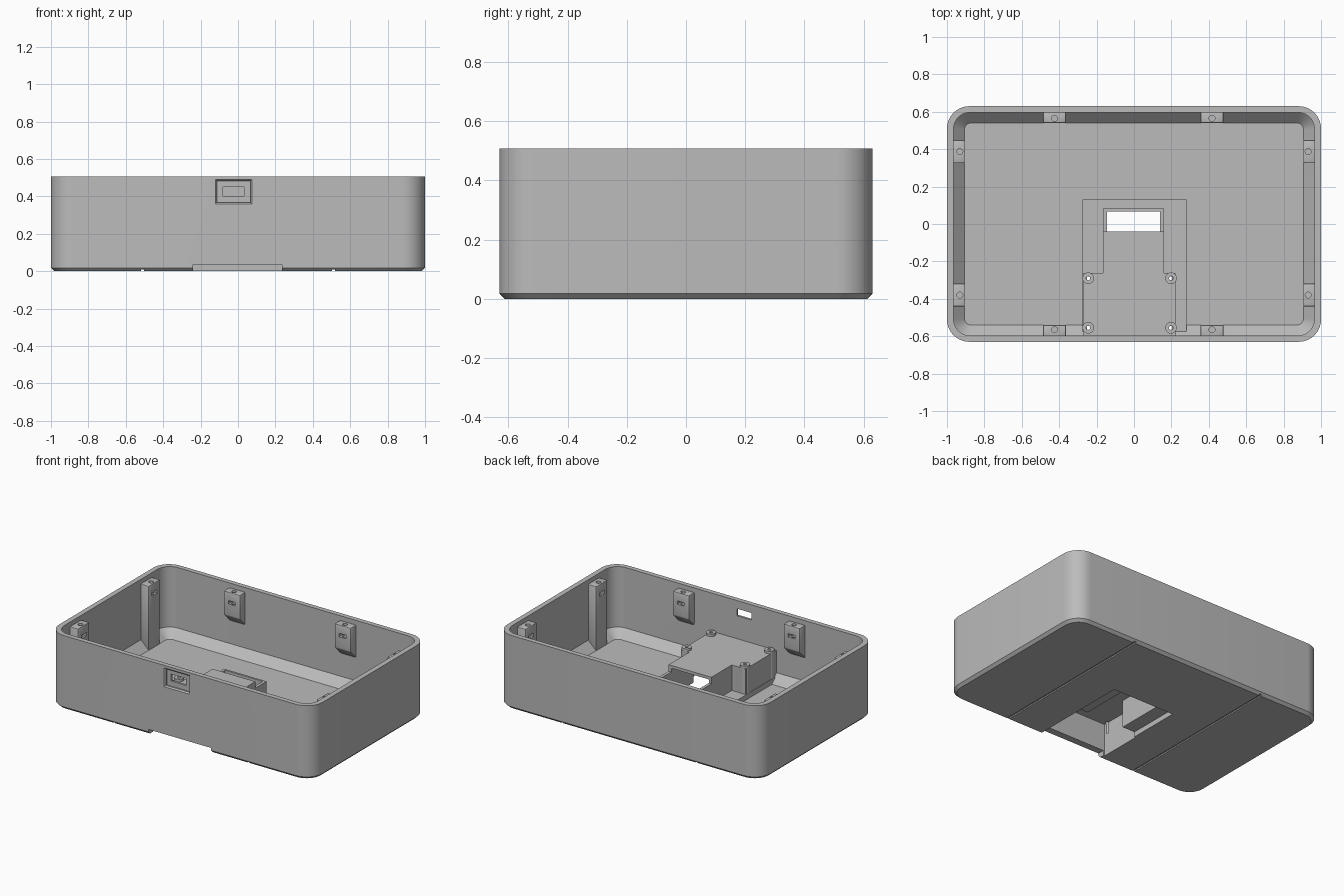
import bpy, bmesh, math
from mathutils import Matrix

if "Cube" in bpy.data.objects:
    bpy.data.objects.remove(bpy.data.objects["Cube"])

grey = bpy.data.materials.new("matte_grey")
grey.diffuse_color = (0.5, 0.5, 0.5, 1)
grey.use_nodes = True
grey.node_tree.nodes["Principled BSDF"].inputs["Base Color"].default_value = grey.diffuse_color


def loft(name, loops):
    """Closed solid skinned through loops with equal point counts."""
    bm = bmesh.new()
    rings = [[bm.verts.new(p) for p in loop] for loop in loops]
    n = len(rings[0])
    for a, b in zip(rings, rings[1:]):
        for i in range(n):
            j = (i + 1) % n
            bm.faces.new((a[i], a[j], b[j], b[i]))
    bm.faces.new(rings[0][::-1])
    bm.faces.new(rings[-1])
    bmesh.ops.recalc_face_normals(bm, faces=bm.faces[:])
    me = bpy.data.meshes.new(name)
    bm.to_mesh(me)
    bm.free()
    ob = bpy.data.objects.new(name, me)
    bpy.context.collection.objects.link(ob)
    me.materials.append(grey)
    return ob


def prism(name, outline, z0, z1):
    return loft(name, [[(x, y, z) for x, y in outline] for z in (z0, z1)])


def box(name, x0, x1, y0, y1, z0, z1):
    return prism(name, [(x0, y0), (x1, y0), (x1, y1), (x0, y1)], z0, z1)


def cylinder(name, x, y, r, z0, z1, n=24):
    pts = [(x + r * math.cos(2 * math.pi * i / n),
            y + r * math.sin(2 * math.pi * i / n)) for i in range(n)]
    return prism(name, pts, z0, z1)


def rounded(hx, hy, r, z, n=10):
    """Rounded rectangle loop at height z."""
    pts = []
    for k, (sx, sy) in enumerate([(1, 1), (-1, 1), (-1, -1), (1, -1)]):
        for i in range(n + 1):
            a = math.pi / 2 * (k + i / n)
            pts.append((sx * (hx - r) + r * math.cos(a),
                        sy * (hy - r) + r * math.sin(a), z))
    return pts


def combine(target, other, op):
    mod = target.modifiers.new(op, "BOOLEAN")
    mod.object, mod.operation, mod.solver = other, op, "EXACT"
    bpy.context.view_layer.objects.active = target
    bpy.ops.object.modifier_apply(modifier=mod.name)
    bpy.data.objects.remove(other, do_unlink=True)


def smooth(ob):
    bpy.ops.object.select_all(action="DESELECT")
    ob.select_set(True)
    bpy.context.view_layer.objects.active = ob
    bpy.ops.object.shade_smooth_by_angle(angle=math.radians(30))


# Tray shell: outer chamfer, wall, rim, inner wall, inner chamfer, floor
TOP, FLOOR = 0.507, 0.035
case = loft("case_shell", [
    rounded(0.982, 0.612, 0.105, 0), rounded(1, 0.63, 0.12, 0.018),
    rounded(1, 0.63, 0.12, TOP), rounded(0.965, 0.597, 0.09, TOP),
    rounded(0.965, 0.597, 0.09, FLOOR + 0.057),
    rounded(0.906, 0.54, 0.035, FLOOR)])

# Raised pad, compartment housing and window frame on the floor
combine(case, box("floor_pad", -0.275, 0.28, -0.61, 0.13, 0.02, 0.07), "UNION")
housing = [(-0.27, -0.612), (0.223, -0.612), (0.223, -0.262), (0.16, -0.262),
           (0.16, -0.04), (-0.165, -0.04), (-0.165, -0.262), (-0.27, -0.262)]
combine(case, prism("compartment_housing", housing, 0.03, 0.245), "UNION")
combine(case, box("window_frame", -0.165, 0.16, -0.06, 0.082, 0.03, 0.2), "UNION")

# Screw bosses on the housing corners
bosses = [(x, y) for x in (-0.245, 0.198) for y in (-0.29, -0.555)]
for x, y in bosses:
    combine(case, cylinder("screw_boss", x, y, 0.031, 0.05, 0.262), "UNION")

# Underside door recess, hollow compartment and window opening
combine(case, box("door_recess", -0.24, 0.235, -0.7, 0.088, -0.1, 0.035), "DIFFERENCE")
hollow = [(-0.25, -0.582), (0.203, -0.582), (0.203, -0.282), (0.14, -0.282),
          (0.14, 0.068), (-0.145, 0.068), (-0.145, -0.282), (-0.25, -0.282)]
combine(case, prism("compartment_hollow", hollow, -0.1, 0.225), "DIFFERENCE")
for x, y in bosses:
    combine(case, cylinder("boss_hole", x, y, 0.011, 0.15, 0.3, 16), "DIFFERENCE")

# Two thin grooves across the underside
for x in (-0.51, 0.51):
    combine(case, box("groove", x - 0.008, x + 0.008, -0.7, 0.7, -0.1, 0.008),
            "DIFFERENCE")


# Front port: bevelled recess with a through slot
def port_rect(y, m):
    return [(-0.112 - m, y, 0.368 - m), (0.066 + m, y, 0.368 - m),
            (0.066 + m, y, 0.482 + m), (-0.112 - m, y, 0.482 + m)]


combine(case, loft("port_recess", [port_rect(-0.64, 0.018), port_rect(-0.622, 0),
                                   port_rect(-0.612, 0)]), "DIFFERENCE")
combine(case, box("port_slot", -0.08, 0.032, -0.7, -0.5, 0.403, 0.451), "DIFFERENCE")
smooth(case)


# Lid mounts: profile is depth from wall against height, extruded sideways
def lid_mount(name, profile, x, y, angle):
    ob = loft(name, [[(u, v, z) for v, z in profile] for u in (-0.062, 0.062)])
    bev = ob.modifiers.new("corner", "BEVEL")
    bev.width, bev.segments, bev.limit_method = 0.008, 2, "ANGLE"
    bpy.context.view_layer.objects.active = ob
    bpy.ops.object.modifier_apply(modifier=bev.name)
    combine(ob, cylinder("screw_hole", 0, 0.026, 0.016, 0.36, 0.6, 16), "DIFFERENCE")
    combine(ob, box("nut_slot", -0.026, 0.026, -0.1, 0.036, 0.393, 0.417), "DIFFERENCE")
    ob.data.transform(Matrix.Translation((x, y, 0)) @ Matrix.Rotation(angle, 4, "Z"))
    smooth(ob)


short = [(0.07, 0.475), (0, 0.475), (0, 0.31), (0.07, 0.24)]
tall = [(0.07, 0.475), (0, 0.475), (0, 0.025), (0.07, 0.025)]
for x in (-0.425, 0.417):
    lid_mount("back_mount", short, x, 0.539, 0)
    lid_mount("front_mount", short, x, -0.539, math.pi)
for y in (-0.38, 0.387):
    lid_mount("right_pillar", tall, 0.905, y, -math.pi / 2)
    lid_mount("left_pillar", tall, -0.905, y, math.pi / 2)
